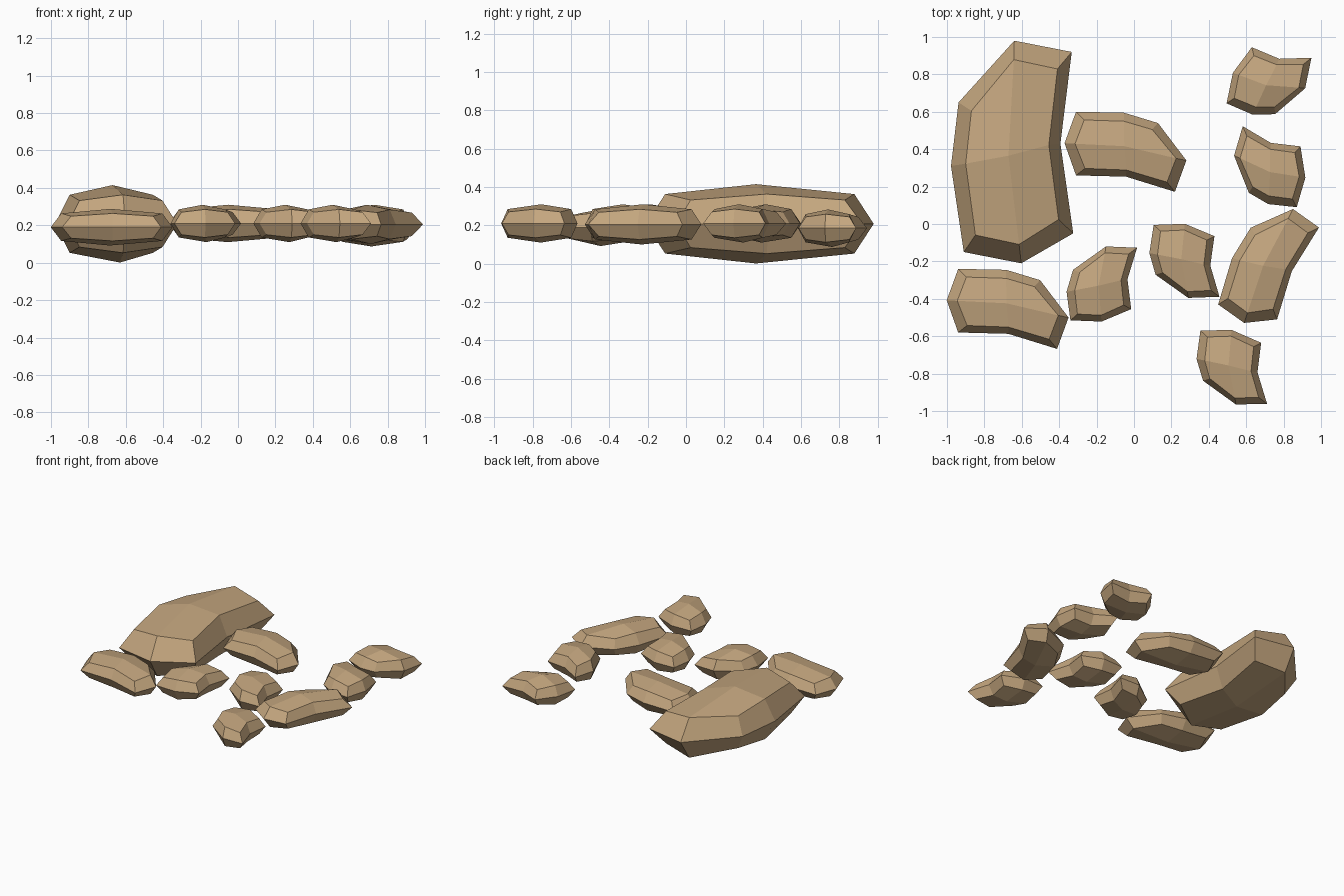
import bpy, bmesh
from mathutils import Matrix, Vector

if "Cube" in bpy.data.objects:
    bpy.data.objects.remove(bpy.data.objects["Cube"])

# Shared kidney-shaped stone outline: corners at even indices, side middles at odd ones
OUTLINE = [Vector(p) for p in (
    (-.535, .26), (-.075, .33), (.265, .29), (.595, -.01),
    (.535, -.32), (.045, -.26), (-.435, -.33), (-.595, -.05))]
INSET = (.83, .76)            # cap outline relative to the waist
CORNER_H, SIDE_H = .60, .75   # cap heights relative to the crown

stone_mat = bpy.data.materials.new("tan_stone")
stone_mat.diffuse_color = (.55, .38, .21, 1)
stone_mat.use_nodes = True
stone_mat.node_tree.nodes["Principled BSDF"].inputs["Base Color"].default_value = stone_mat.diffuse_color


def placement(start, tip, side):
    """Map the shared outline so its corners 0, 3 and 6 land on the given points."""
    start, tip, side = Vector(start), Vector(tip), Vector(side)
    o = OUTLINE[0]
    a, b = OUTLINE[3] - o, OUTLINE[6] - o
    c, d = tip - start, side - start
    m = (Matrix(((c.x, d.x), (c.y, d.y)))
         @ Matrix(((a.x, b.x), (a.y, b.y))).inverted())
    return lambda p: m @ (p - o) + start


def stone(name, start, tip, side, z, half):
    place = placement(start, tip, side)
    bm = bmesh.new()

    def vert(p, height):
        q = place(p)
        return bm.verts.new((q.x, q.y, z + height * half))

    # Waist ring, then a 2 x 2 faced cap above and below
    waist = [vert(p, 0) for p in OUTLINE]
    for s in (1, -1):
        cap = [vert(Vector((p.x * INSET[0], p.y * INSET[1])),
                    s * (SIDE_H if i % 2 else CORNER_H))
               for i, p in enumerate(OUTLINE)]
        crown = vert(Vector((-.02, .02 * s)), s)
        for i in range(8):
            j = (i + 1) % 8
            bm.faces.new((waist[i], waist[j], cap[j], cap[i]))
        for i in (0, 2, 4, 6):
            bm.faces.new((cap[i - 1], cap[i], cap[i + 1], crown))
    bmesh.ops.recalc_face_normals(bm, faces=bm.faces)
    mesh = bpy.data.meshes.new(name)
    bm.to_mesh(mesh)
    bm.free()
    mesh.materials.append(stone_mat)
    bpy.context.collection.objects.link(bpy.data.objects.new(name, mesh))


# Stones: first corner, far tip, opposite corner, waist height, half thickness
stone("boulder", (-.91, -.15), (-.64, .98), (-.325, -.05), .208, .207)
stone("long_stone_back", (-.31, .60), (.28, .34), (-.31, .26), .21, .10)
stone("long_stone_front", (-.94, -.24), (-.35, -.50), (-.94, -.58), .19, .098)
stone("long_stone_right", (.45, -.43), (.85, .08), (.765, -.51), .205, .105)
stone("small_stone_left", (-.34, -.515), (-.15, -.12), (-.015, -.455), .21, .10)
stone("small_stone_middle", (.105, -.005), (.29, -.395), (.43, -.065), .21, .10)
stone("small_stone_front", (.355, -.57), (.545, -.965), (.68, -.635), .21, .10)
stone("small_stone_right", (.87, .09), (.535, .365), (.89, .415), .21, .10)
stone("small_stone_back", (.495, .645), (.915, .725), (.63, .945), .185, .098)
